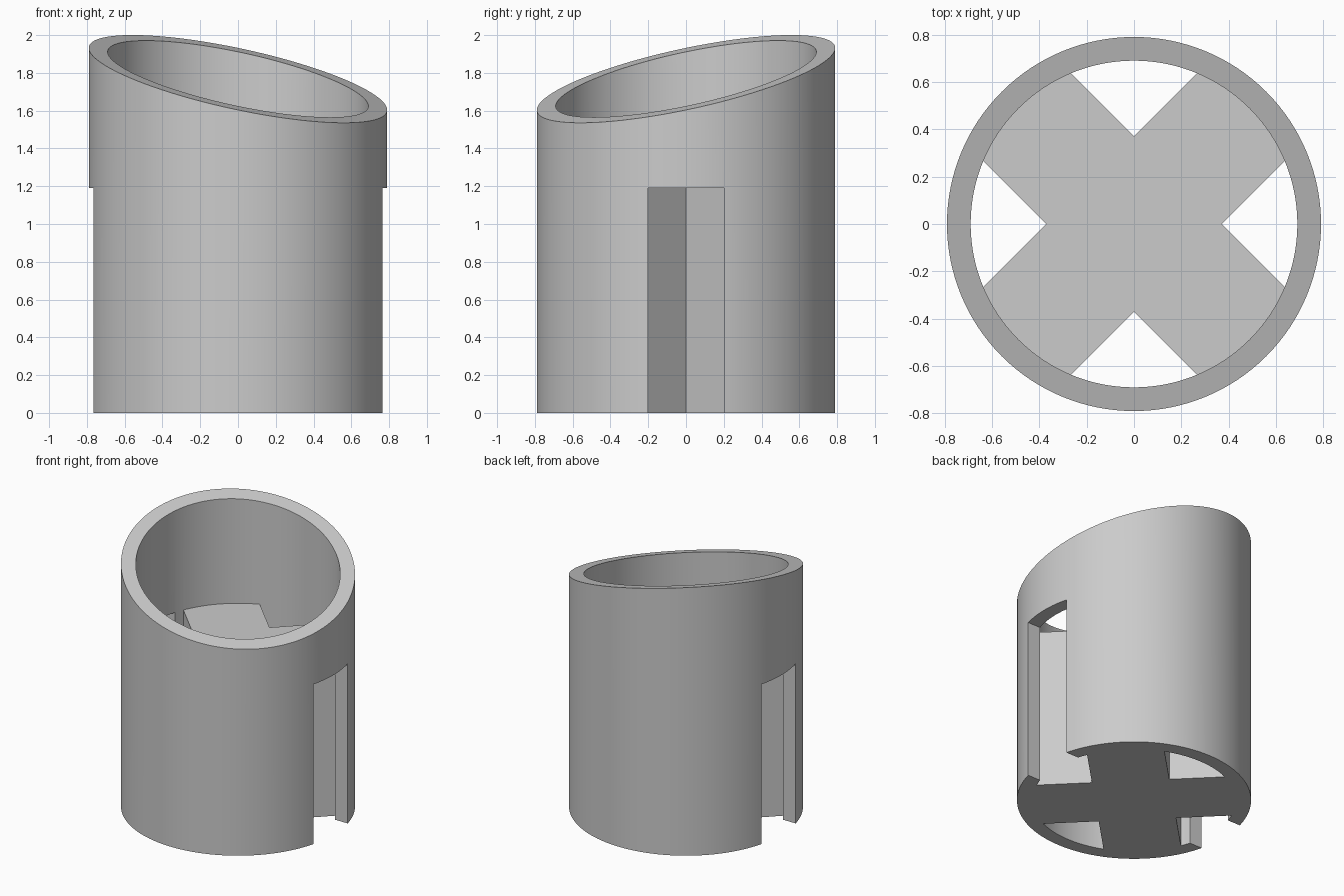
import bpy
import bmesh
from math import sin, cos, tau, radians
from mathutils import Matrix

if "Cube" in bpy.data.objects:
    bpy.data.objects.remove(bpy.data.objects["Cube"], do_unlink=True)

OUTER, INNER = 0.79, 0.69
CORE_TOP = 1.19
SLOPE = 0.208
SEGMENTS = 128

grey = bpy.data.materials.new("plain grey")
grey.use_nodes = True
grey.diffuse_color = (0.6, 0.6, 0.6, 1)
grey.node_tree.nodes["Principled BSDF"].inputs["Base Color"].default_value = grey.diffuse_color


def make_object(name, bm):
    bmesh.ops.recalc_face_normals(bm, faces=bm.faces)
    mesh = bpy.data.meshes.new(name)
    bm.to_mesh(mesh)
    bm.free()
    mesh.materials.append(grey)
    obj = bpy.data.objects.new(name, mesh)
    bpy.context.collection.objects.link(obj)
    return obj


def combine(target, tool, operation):
    bpy.context.view_layer.objects.active = target
    mod = target.modifiers.new(operation.title(), 'BOOLEAN')
    mod.operation = operation
    mod.solver = 'EXACT'
    mod.object = tool
    bpy.ops.object.modifier_apply(modifier=mod.name)
    bpy.data.objects.remove(tool, do_unlink=True)


def rim_height(x, y):
    return 1.768 + SLOPE * (y - x)


# Tube with a flat base and a slanted rim
bm = bmesh.new()
rings = []
for radius, slanted in ((OUTER, False), (OUTER, True), (INNER, True), (INNER, False)):
    ring = []
    for i in range(SEGMENTS):
        x, y = radius * cos(tau * i / SEGMENTS), radius * sin(tau * i / SEGMENTS)
        ring.append(bm.verts.new((x, y, rim_height(x, y) if slanted else 0)))
    rings.append(ring)
for a, b in zip(rings, rings[1:] + rings[:1]):
    for i in range(SEGMENTS):
        j = (i + 1) % SEGMENTS
        bm.faces.new((a[i], a[j], b[j], b[i]))
holder = make_object("slanted_tube_with_cross_core", bm)

# Side slots, cut through both walls
bm = bmesh.new()
bmesh.ops.create_cube(bm, size=1)
bmesh.ops.scale(bm, vec=(2, 0.4, CORE_TOP + 1), verts=bm.verts)
bmesh.ops.translate(bm, vec=(0, 0, (CORE_TOP - 1) / 2), verts=bm.verts)
combine(holder, make_object("slot_cutter", bm), 'DIFFERENCE')

# Diagonal cross core, its arm ends sunk into the tube wall
bm = bmesh.new()
half, reach = 0.262, 0.72
outline = []
for arm in range(4):
    turn = Matrix.Rotation(radians(45 + 90 * arm), 3, 'Z')
    for x, y in ((half, -half), (reach, -half), (reach, half)):
        v = bm.verts.new((x, y, 0))
        v.co = turn @ v.co
        outline.append(v)
base = bm.faces.new(outline)
grown = bmesh.ops.extrude_face_region(bm, geom=[base], use_keep_orig=True)
for v in grown["geom"]:
    if isinstance(v, bmesh.types.BMVert):
        v.co.z = CORE_TOP
combine(holder, make_object("cross_core", bm), 'UNION')

# Smooth walls with crisp edges
bpy.ops.object.select_all(action='DESELECT')
holder.select_set(True)
bpy.context.view_layer.objects.active = holder
bpy.ops.object.shade_smooth_by_angle(angle=radians(30))
